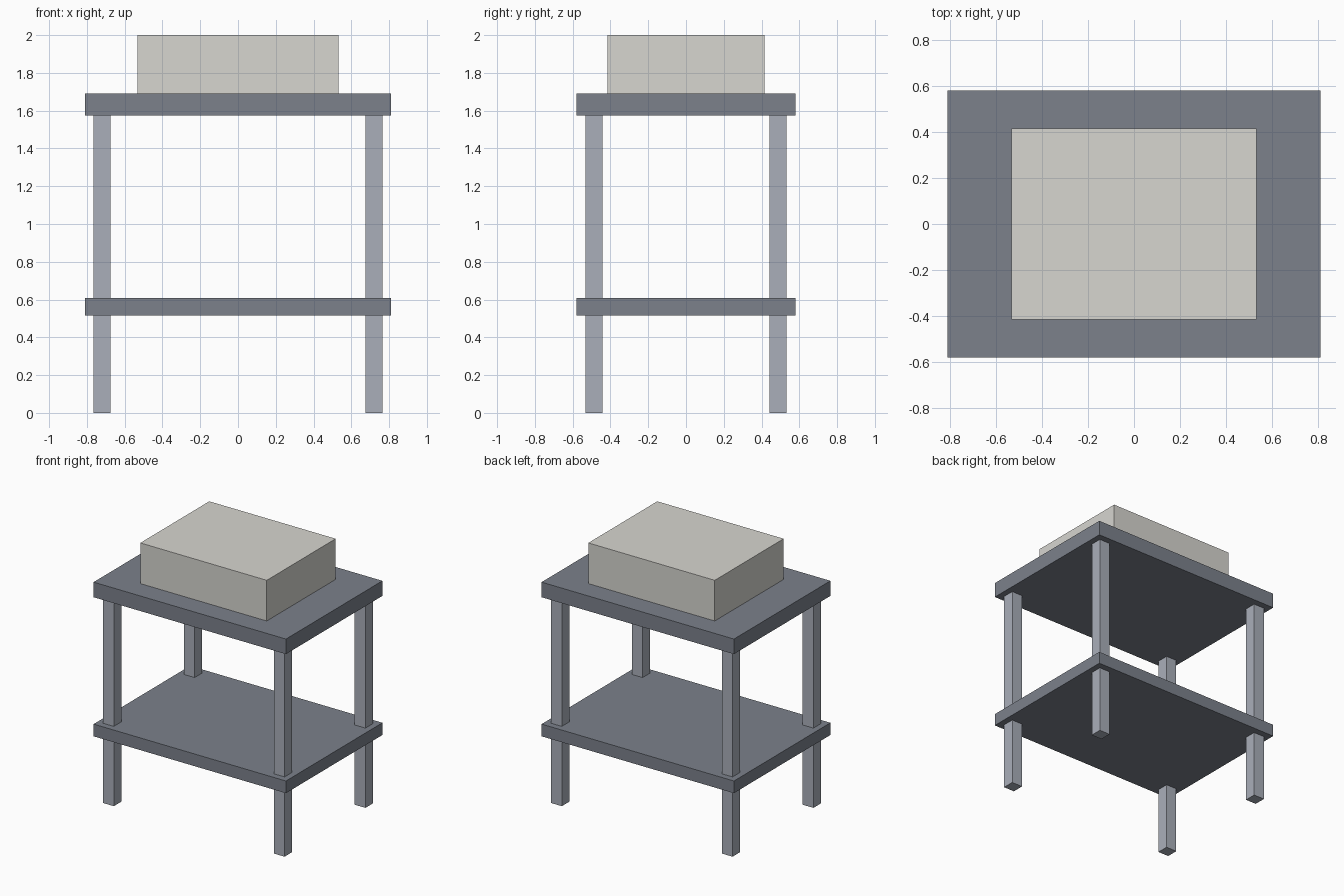
import bpy

if "Cube" in bpy.data.objects:
    bpy.data.objects.remove(bpy.data.objects["Cube"])


def material(name, rgb):
    mat = bpy.data.materials.new(name)
    mat.diffuse_color = (*rgb, 1)
    mat.use_nodes = True
    mat.node_tree.nodes["Principled BSDF"].inputs["Base Color"].default_value = mat.diffuse_color
    return mat


def box(name, x, y, z0, z1, size_x, size_y, mat):
    bpy.ops.mesh.primitive_cube_add(size=1, location=(x, y, (z0 + z1) / 2))
    obj = bpy.context.object
    obj.name = name
    obj.scale = (size_x, size_y, z1 - z0)
    bpy.ops.object.transform_apply(location=False, rotation=False, scale=True)
    obj.data.materials.append(mat)
    return obj


slate = material("slate", (0.20, 0.22, 0.26))
steel = material("steel", (0.40, 0.43, 0.49))
cream = material("cream", (0.68, 0.67, 0.63))

# Table top and lower shelf
box("table_top", 0, 0, 1.575, 1.69, 1.622, 1.162, slate)
box("lower_shelf", 0, 0, 0.515, 0.608, 1.622, 1.162, slate)

# Four legs, running through the shelf up to the table top
for side_y, depth in ((-1, "front"), (1, "back")):
    for side_x, side in ((-1, "left"), (1, "right")):
        box(f"{depth}_{side}_leg", side_x * 0.72, side_y * 0.487,
            0, 1.575, 0.09, 0.09, steel)

# Box standing on the table top
box("equipment_box", 0, 0, 1.69, 2.0, 1.066, 0.83, cream)
